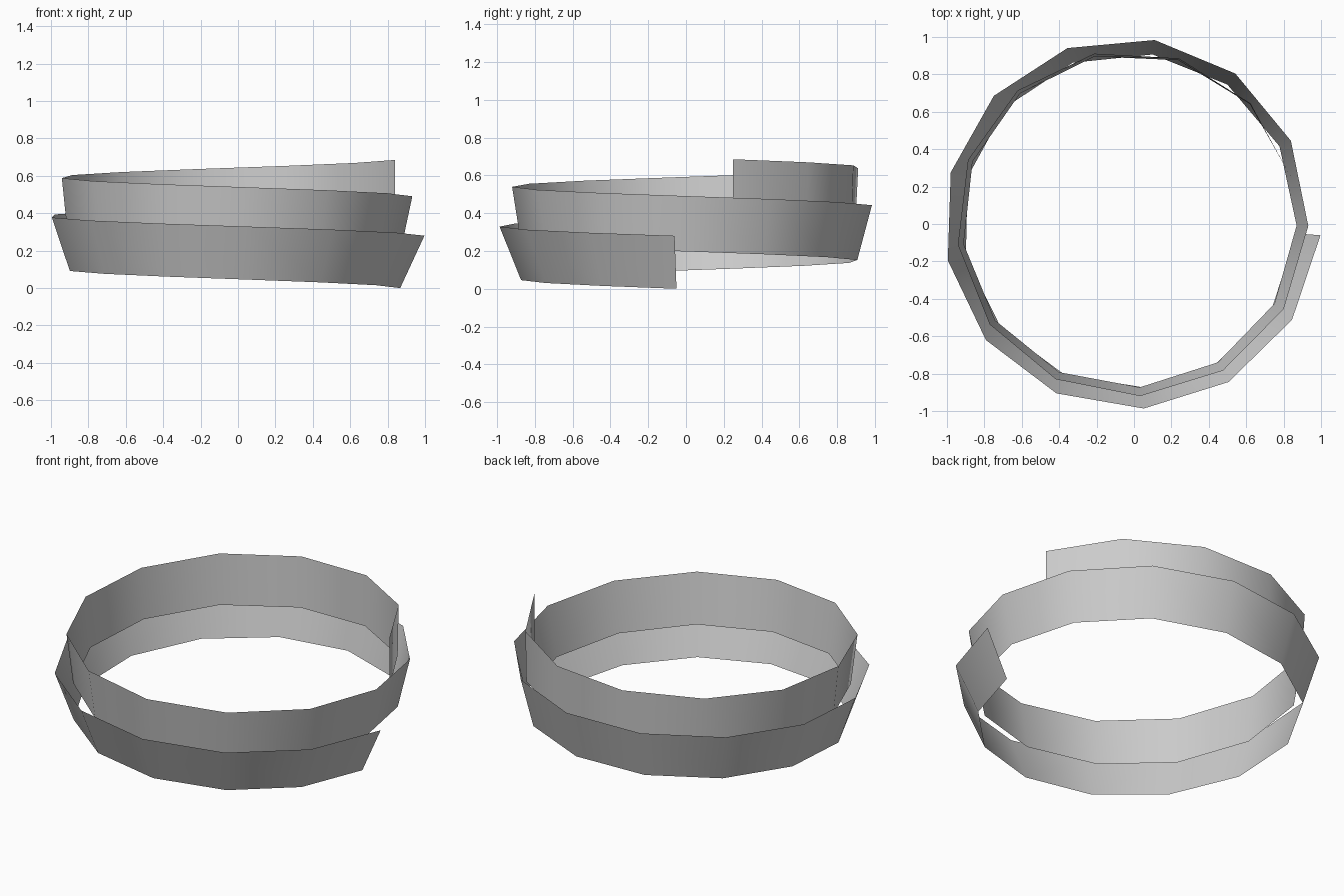
import bpy, bmesh
from math import sin, cos, radians

cube = bpy.data.objects.get("Cube")
if cube:
    bpy.data.objects.remove(cube, do_unlink=True)

# Plain grey material
grey = bpy.data.materials.new("light grey")
grey.use_nodes = True
colour = (0.6, 0.6, 0.6, 1)
grey.diffuse_color = colour
grey.node_tree.nodes["Principled BSDF"].inputs["Base Color"].default_value = colour

STEPS = 25
CENTRE_X, CENTRE_Y = -0.025, 0.02
BASE_RADIUS = 0.895


def rim_point(i, flare, z):
    """Point on the rising coil, pushed outward by flare."""
    angle = -radians(4.5 + 26.9 * i + 0.045 * i * i)
    r = BASE_RADIUS + flare
    return (CENTRE_X + r * cos(angle), CENTRE_Y + r * sin(angle), z)


# Coiled ribbon: flared at its lower end, upright at its upper end
bm = bmesh.new()
rows = []
for i in range(STEPS + 1):
    flare = 0.13 * (1 - i / STEPS)
    low = bm.verts.new(rim_point(i, 0, 0.0152 * i))
    high = bm.verts.new(rim_point(i, flare, 0.28 + 0.0162 * i))
    rows.append((low, high))
for (a, b), (c, d) in zip(rows, rows[1:]):
    face = bm.faces.new((a, b, d, c))
    face.smooth = True

mesh = bpy.data.meshes.new("coiled_ribbon")
bm.to_mesh(mesh)
bm.free()
mesh.materials.append(grey)
ribbon = bpy.data.objects.new("coiled_ribbon", mesh)
bpy.context.collection.objects.link(ribbon)
